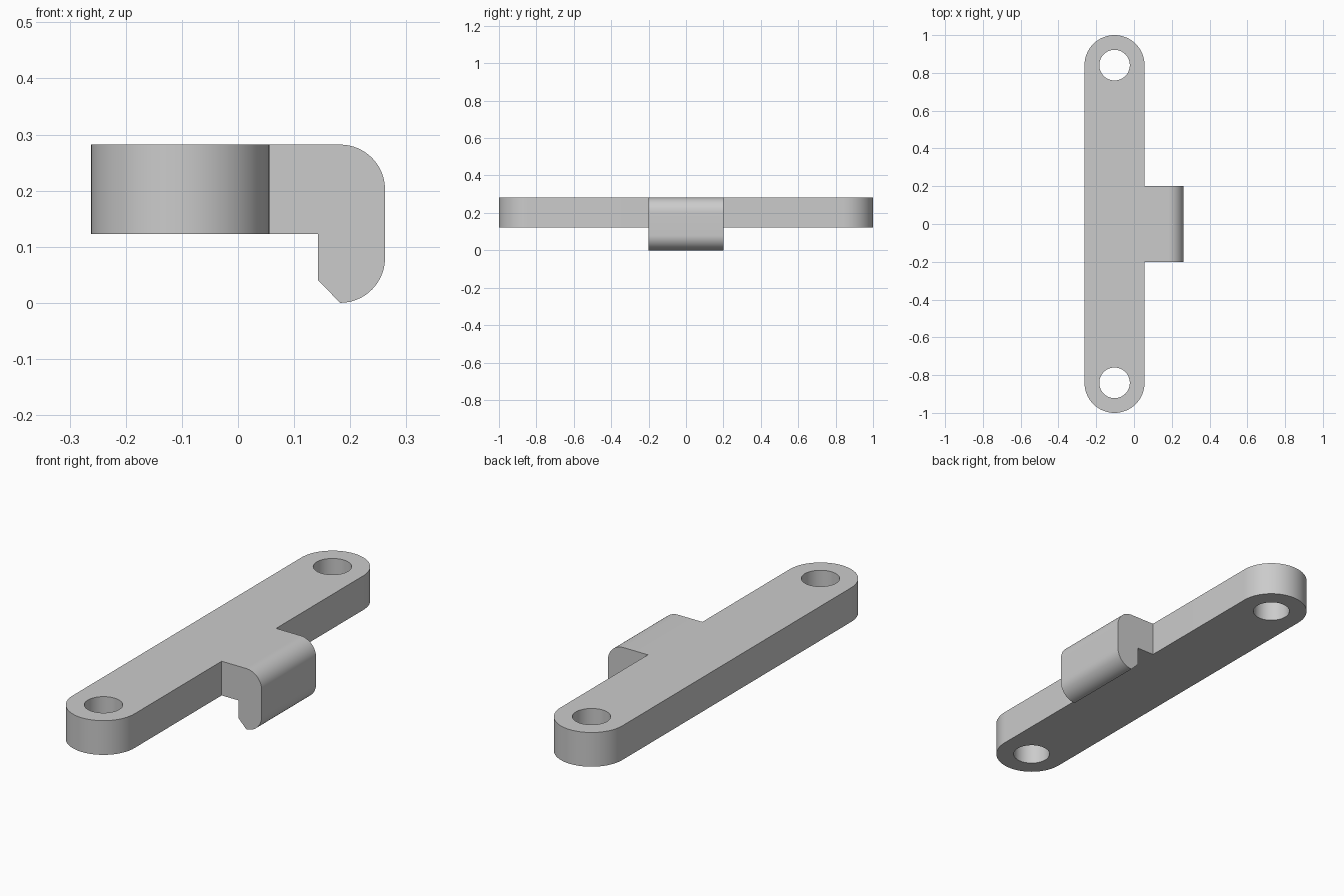
import bpy, bmesh
from math import cos, sin, pi, radians
from mathutils import Vector

old = bpy.data.objects.get("Cube")
if old:
    bpy.data.objects.remove(old, do_unlink=True)

grey = bpy.data.materials.new("light grey")
grey.use_nodes = True
grey.diffuse_color = (0.6, 0.6, 0.6, 1)
grey.node_tree.nodes["Principled BSDF"].inputs["Base Color"].default_value = (0.6, 0.6, 0.6, 1)

BAR_X, BAR_R, HOLE_R, END_Y = -0.103, 0.159, 0.081, 0.841
BASE, TOP = 0.123, 0.282


def arc(cx, cy, r, start, end, steps):
    angles = [radians(start + (end - start) * i / steps) for i in range(steps + 1)]
    return [(cx + r * cos(a), cy + r * sin(a)) for a in angles]


def solid(name, loops, place, depth):
    """Fill closed outlines (inner ones become holes) and extrude them."""
    bm = bmesh.new()
    for loop in loops:
        verts = [bm.verts.new(place(*p)) for p in loop]
        for a, b in zip(verts, verts[1:] + verts[:1]):
            bm.edges.new((a, b))
    bmesh.ops.triangle_fill(bm, use_beauty=True, edges=bm.edges[:])
    moved = bmesh.ops.extrude_face_region(bm, geom=bm.faces[:], use_keep_orig=True)
    bmesh.ops.translate(bm, vec=Vector(depth),
                        verts=[g for g in moved["geom"] if isinstance(g, bmesh.types.BMVert)])
    bmesh.ops.recalc_face_normals(bm, faces=bm.faces[:])
    mesh = bpy.data.meshes.new(name)
    bm.to_mesh(mesh)
    bm.free()
    mesh.materials.append(grey)
    obj = bpy.data.objects.new(name, mesh)
    bpy.context.collection.objects.link(obj)
    return obj


# Rounded bar with a screw hole at each end
outline = arc(BAR_X, END_Y, BAR_R, 0, 180, 32) + arc(BAR_X, -END_Y, BAR_R, 180, 360, 32)
holes = [arc(BAR_X, s * END_Y, HOLE_R, 0, 360, 40)[:-1] for s in (-1, 1)]
bar = solid("mounting_bar", [outline] + holes, lambda x, y: (x, y, BASE), (0, 0, TOP - BASE))

# Hook with rounded back and chamfered tip, rooted inside the bar
profile = [(0, TOP), (0, BASE), (0.143, BASE), (0.143, 0.04)]
profile += arc(0.182, 0.08, 0.08, -90, 0, 16) + arc(0.182, 0.202, 0.08, 0, 90, 16)
hook = solid("hook", [profile], lambda x, z: (x, -0.2, z), (0, 0.4, 0))

# Fuse the hook to the bar
union = bar.modifiers.new("fuse hook", "BOOLEAN")
union.operation, union.solver, union.object = "UNION", "EXACT", hook
bpy.ops.object.select_all(action="DESELECT")
bpy.context.view_layer.objects.active = bar
bar.select_set(True)
bpy.ops.object.modifier_apply(modifier=union.name)
bpy.data.objects.remove(hook, do_unlink=True)
bpy.ops.object.shade_smooth_by_angle(angle=radians(30))
